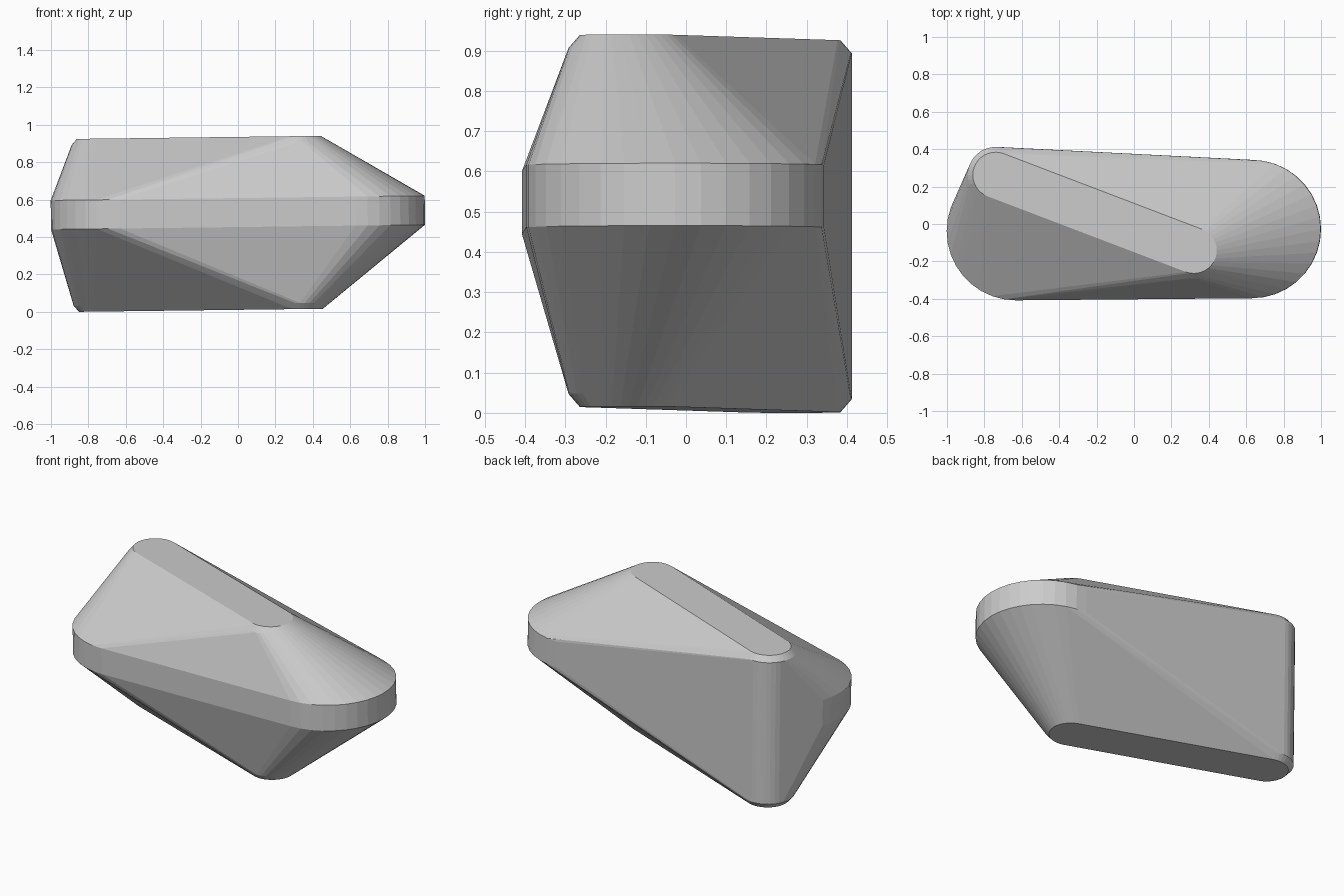
import bpy, bmesh, math
from mathutils import Matrix, Vector

if "Cube" in bpy.data.objects:
    bpy.data.objects.remove(bpy.data.objects["Cube"])

SEG = 36
bm = bmesh.new()


def stadium(ends, radius, z):
    """Add the points of a rounded slot outline at height z."""
    for cx, cy in ends:
        for i in range(SEG):
            a = 2 * math.pi * i / SEG
            bm.verts.new((cx + radius * math.cos(a), cy + radius * math.sin(a), z))


# Wide middle band
band = [(-0.63, -0.038), (0.63, -0.027)]
for z in (0.453, 0.608):
    stadium(band, 0.37, z)

# Narrow diagonal core with chamfered top and bottom
core = [(-0.734, 0.262), (0.326, -0.142)]
for radius, z in ((0.122, 0.0105), (0.15, 0.043), (0.15, 0.903), (0.122, 0.935)):
    stadium(core, radius, z)

# Wrap both in one convex skin
res = bmesh.ops.convex_hull(bm, input=bm.verts[:])
junk = {e for k in ("geom_interior", "geom_unused") for e in res[k]
        if isinstance(e, bmesh.types.BMVert)}
bmesh.ops.delete(bm, geom=list(junk), context='VERTS')
bmesh.ops.dissolve_limit(bm, angle_limit=math.radians(0.2),
                         verts=bm.verts[:], edges=bm.edges[:])
bmesh.ops.recalc_face_normals(bm, faces=bm.faces[:])

# Slight lean, then rest on the ground
pivot = Vector((0, 0, 0.47))
bmesh.ops.rotate(bm, verts=bm.verts[:], cent=pivot, matrix=Matrix.Rotation(-0.0125, 3, 'Y'))
low = min(v.co.z for v in bm.verts)
bmesh.ops.translate(bm, verts=bm.verts[:], vec=(0, 0, -low))

mesh = bpy.data.meshes.new("faceted_hull")
bm.to_mesh(mesh)
bm.free()
obj = bpy.data.objects.new("faceted_hull", mesh)
bpy.context.collection.objects.link(obj)
